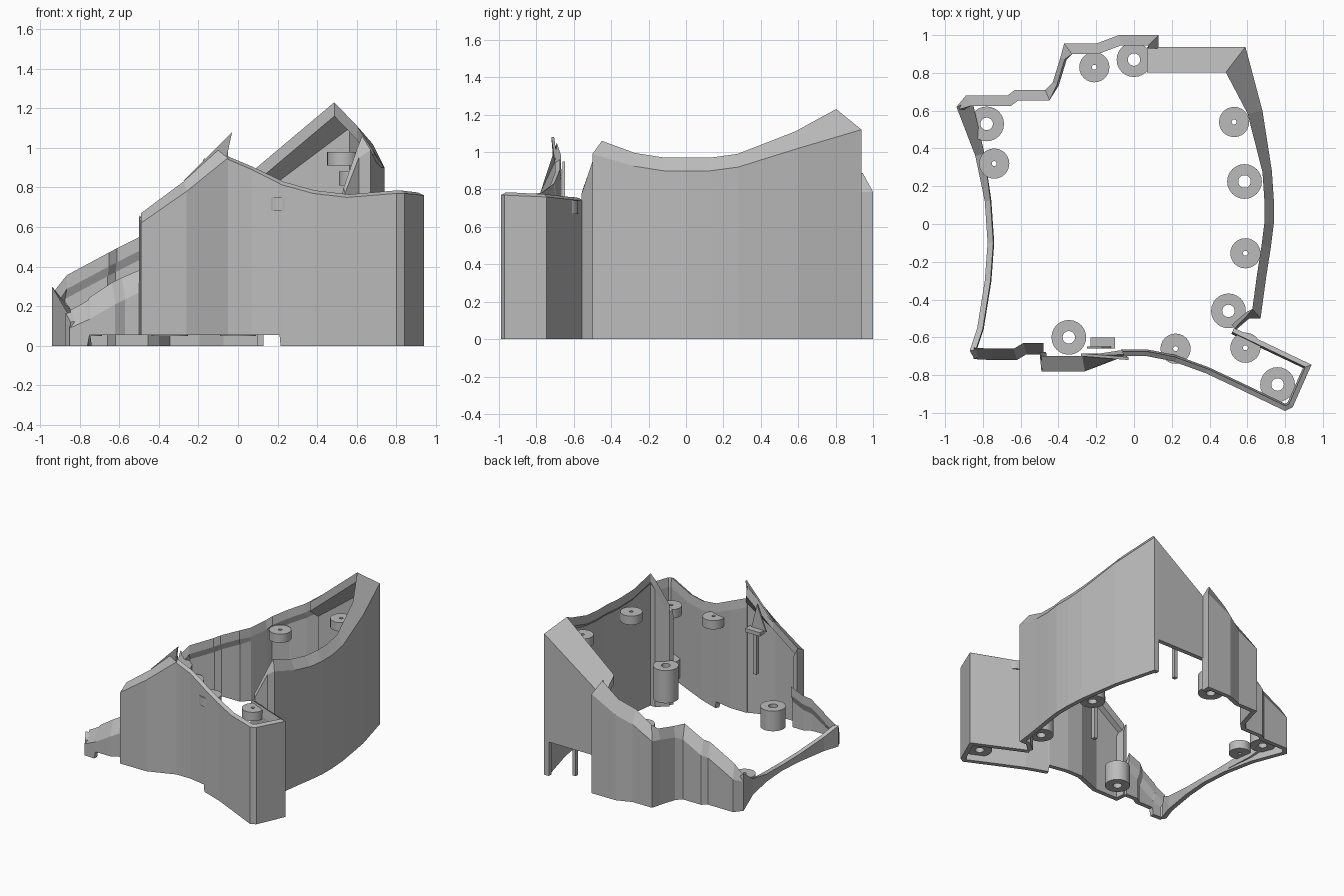
import bpy, bmesh, math
from mathutils import Vector

cube = bpy.data.objects.get("Cube")
if cube:
    bpy.data.objects.remove(cube)

grey = bpy.data.materials.new("plain grey")
grey.use_nodes = True
colour = (0.5, 0.5, 0.5, 1)
grey.diffuse_color = colour
grey.node_tree.nodes["Principled BSDF"].inputs["Base Color"].default_value = colour


def finish(name, bm):
    bmesh.ops.recalc_face_normals(bm, faces=bm.faces)
    mesh = bpy.data.meshes.new(name)
    bm.to_mesh(mesh)
    bm.free()
    mesh.materials.append(grey)
    obj = bpy.data.objects.new(name, mesh)
    bpy.context.collection.objects.link(obj)
    return obj


def activate(obj):
    bpy.ops.object.select_all(action="DESELECT")
    obj.select_set(True)
    bpy.context.view_layer.objects.active = obj


def inward(path, i):
    """Mitred normal on the left of the path."""
    normals = []
    for a, b in ((i - 1, i), (i, i + 1)):
        if a >= 0 and b < len(path):
            d = (path[b] - path[a]).normalized()
            normals.append(Vector((-d.y, d.x)))
    n = sum(normals, Vector((0, 0))).normalized()
    return n / max(n.dot(normals[0]), 0.5)


def wall(name, stations, inset, rise, base=0, thick=0.035):
    """Loft a shell with a bent-in top; stations are x, y, top, [inset, rise, base]."""
    bm = bmesh.new()
    path = [Vector(s[:2]) for s in stations]
    rings = []
    for i, s in enumerate(stations):
        ins, up, low = tuple(s[3:]) + (inset, rise, base)[len(s) - 3:]
        top, n = s[2], inward(path, i)
        under = max(top + up - 0.07, low + 0.01)
        section = ((0, low), (0, top), (ins, top + up),
                   (max(ins, thick), under),
                   (thick, min(under, top - 0.02)), (thick, low))
        rings.append([bm.verts.new((*(path[i] + n * o), z)) for o, z in section])
    for a, b in zip(rings, rings[1:]):
        for j in range(len(a)):
            k = (j + 1) % len(a)
            bm.faces.new((a[j], a[k], b[k], b[j]))
    bm.faces.new(rings[0])
    bm.faces.new(rings[-1])
    return finish(name, bm)


def boss(name, x, y, low, high, radius, hole):
    """Ring-shaped screw boss."""
    bm = bmesh.new()
    n = 24
    rings = []
    for r, z in ((radius, low), (radius, high), (hole, high), (hole, low)):
        rings.append([bm.verts.new((x + r * math.cos(math.tau * i / n),
                                    y + r * math.sin(math.tau * i / n), z)) for i in range(n)])
    for a, b in zip(rings, rings[1:] + rings[:1]):
        for i in range(n):
            k = (i + 1) % n
            bm.faces.new((a[i], a[k], b[k], b[i]))
    activate(finish(name, bm))
    bpy.ops.object.shade_smooth_by_angle()


def box(name, lo, hi):
    bm = bmesh.new()
    bmesh.ops.create_cube(bm, size=1)
    for v in bm.verts:
        v.co = [a + (b - a) * (c + 0.5) for a, b, c in zip(lo, hi, v.co)]
    return finish(name, bm)


def cut(obj, lo, hi):
    """Remove a box from a part."""
    cutter = box("cutter", lo, hi)
    cutter.hide_render = True
    mod = obj.modifiers.new("opening", "BOOLEAN")
    mod.operation, mod.solver, mod.object = "DIFFERENCE", "EXACT", cutter
    activate(obj)
    bpy.ops.object.modifier_apply(modifier=mod.name)
    bpy.data.objects.remove(cutter)


def fin(name, points, depth):
    """Thin flat blade."""
    bm = bmesh.new()
    face = bm.faces.new([bm.verts.new(p) for p in points])
    new = bmesh.ops.extrude_face_region(bm, geom=[face])["geom"]
    verts = [v for v in new if isinstance(v, bmesh.types.BMVert)]
    bmesh.ops.translate(bm, vec=(0, depth, 0), verts=verts)
    finish(name, bm)


# Front wall with raised lower edge, then the boxed corner
wall("front_wall", [
    (-0.07, -0.7, 0.95), (0.07, -0.7, 0.89), (0.21, -0.727, 0.82),
    (0.215, -0.73, 0.815, 0.025, 0.015, 0), (0.38, -0.79, 0.77, 0.025, 0.015, 0),
    (0.55, -0.87, 0.75, 0.025, 0.015, 0), (0.8, -0.99, 0.77, 0.025, 0.015, 0),
    (0.84, -0.97, 0.77, 0.025, 0.015, 0), (0.94, -0.745, 0.76, 0.025, 0.015, 0),
    (0.53, -0.55, 0.74, 0.025, 0.015, 0)], 0.025, 0.015, 0.055)

# Protruding front panel and its side
wall("front_panel", [(-0.49, -0.78, 0.62), (-0.26, -0.78, 0.78), (-0.05, -0.7, 0.95, 0.01, 0.1)],
     0.08, 0.05, 0.055)
wall("panel_side", [(-0.5, -0.68, 0.65), (-0.49, -0.78, 0.62)], 0.005, 0.01, 0.055)
fin("panel_spike", [(-0.28, -0.7, 0.83), (-0.06, -0.7, 0.94), (-0.03, -0.72, 1.08)], 0.015)

# Low front wall
wall("low_front_wall", [
    (-0.85, -0.715, 0.09, 0.06, 0.09, 0), (-0.76, -0.72, 0.13, 0.06, 0.1, 0),
    (-0.75, -0.72, 0.135), (-0.62, -0.72, 0.21), (-0.57, -0.69, 0.235),
    (-0.48, -0.69, 0.28)], 0.06, 0.11, 0.055)

# Tall curved right wall turning into the back panel, open underneath
right_wall = wall("right_wall", [
    (0.54, -0.56, 0.77, 0.01, 0.03), (0.61, -0.5, 0.95, 0.02, 0.05), (0.67, -0.5, 0.99),
    (0.7, -0.28, 0.925), (0.725, -0.12, 0.9), (0.74, 0, 0.9), (0.74, 0.13, 0.9),
    (0.73, 0.28, 0.92), (0.68, 0.6, 1.02, 0.08, 0.09),
    (0.59, 0.938, 1.12, 0.135, 0.11), (0.07, 0.938, 0.75, 0.135, 0.13)], 0.05, 0.07)
cut(right_wall, (0, 0.85, -0.1), (0.55, 1, 0.27))

# Stepped, sloping back wall
steps = [(0.13, 0.93), (0.13, 1), (-0.08, 1), (-0.2, 0.955), (-0.37, 0.955),
         (-0.39, 0.88, 0.025, 0.08), (-0.43, 0.75, 0.025, 0.08), (-0.47, 0.71),
         (-0.63, 0.71), (-0.67, 0.68), (-0.89, 0.68), (-0.94, 0.62, 0.02, 0.05)]
wall("back_wall", [(x, y, 0.72 + 0.52 * x, *lip) for x, y, *lip in steps], 0.055, 0.1)

# Low bowed left wall
wall("left_wall", [
    (-0.94, 0.62, 0.3, 0.09, -0.1), (-0.84, 0.36, 0.13, 0.05, -0.03), (-0.79, 0.12, 0.06),
    (-0.775, -0.1, 0.045), (-0.79, -0.3, 0.06), (-0.83, -0.55, 0.11),
    (-0.87, -0.67, 0.165), (-0.845, -0.715, 0.12)], 0.03, 0.005)

# Wide lower bosses
for i, (x, y, low, high) in enumerate([
        (0, 0.87, 0.05, 0.2), (-0.78, 0.53, 0.05, 0.15), (0.585, 0.225, 0.05, 0.2),
        (0.5, -0.46, 0.1, 0.36), (0.76, -0.85, 0.05, 0.2), (-0.345, -0.6, 0.05, 0.21)]):
    boss(f"lower_boss_{i}", x, y, low, high, 0.092, 0.033)

# Upper bosses with small holes
for i, (x, y, high) in enumerate([
        (-0.21, 0.83, 0.58), (-0.74, 0.32, 0.13), (0.53, 0.54, 0.98),
        (0.59, -0.155, 0.88), (0.59, -0.655, 0.74), (0.22, -0.66, 0.75)]):
    boss(f"upper_boss_{i}", x, y, high - 0.07, high, 0.08, 0.013)

# Inner bracket, blades and posts
box("bracket", (-0.23, -0.66, 0.73), (-0.1, -0.6, 0.76))
box("bracket_post", (-0.18, -0.66, 0.4), (-0.15, -0.63, 0.74))
fin("inner_blade", [(-0.25, -0.66, 0.75), (-0.12, -0.66, 0.75), (-0.17, -0.66, 0.95)], 0.012)
box("back_post", (0.34, 0.87, 0.04), (0.37, 0.9, 0.7))
